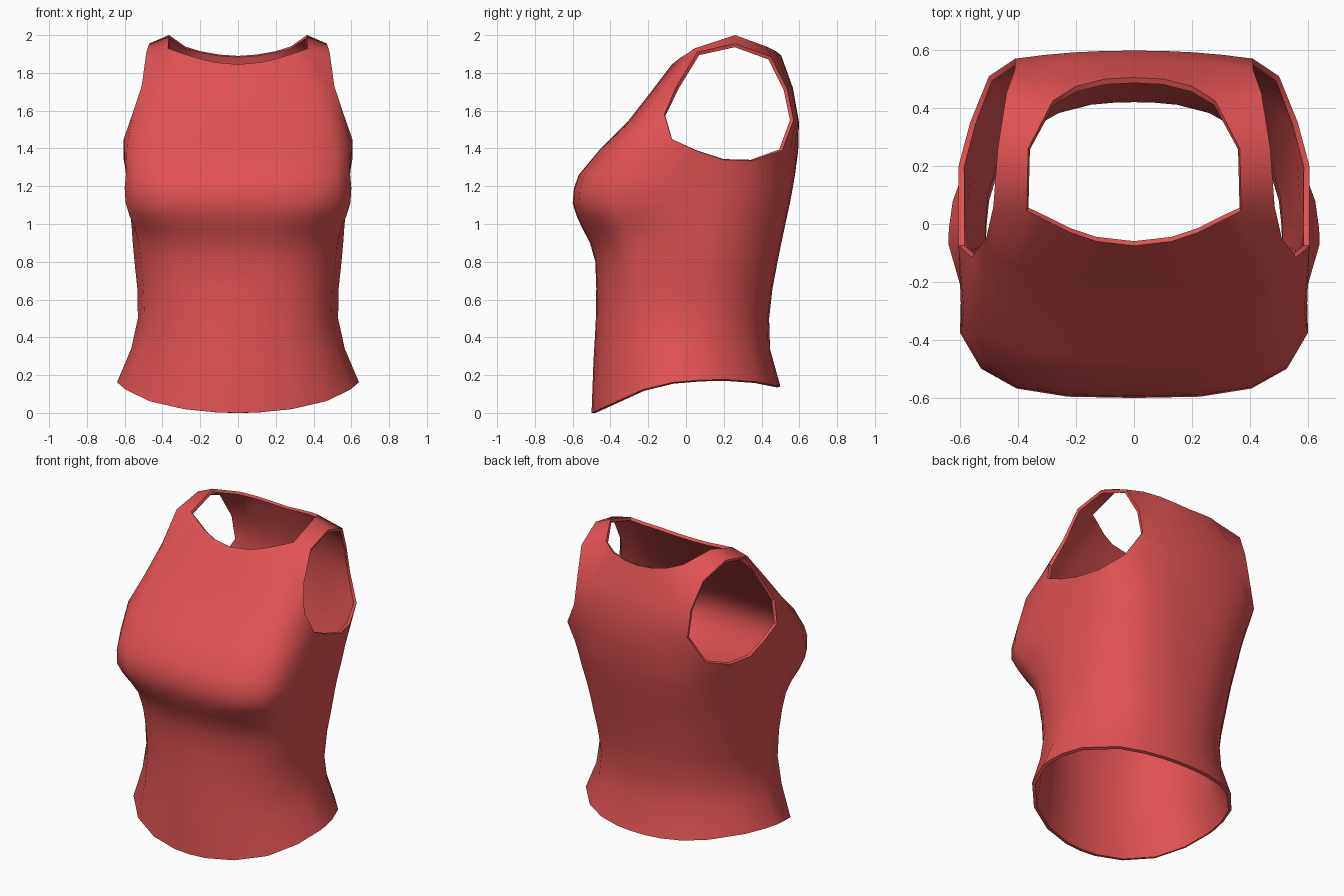
import bpy, bmesh, math
from mathutils import Vector

if "Cube" in bpy.data.objects:
    bpy.data.objects.remove(bpy.data.objects["Cube"])

red = bpy.data.materials.new("red_cloth")
red.diffuse_color = (0.75, 0.085, 0.09, 1)
red.use_nodes = True
red.node_tree.nodes["Principled BSDF"].inputs["Base Color"].default_value = red.diffuse_color

# Column angles: front centre to side (6 columns), then side to back centre
FRONT = [0, 10, 27, 47, 68, 90]
BACK = [86, 77, 63, 40, 25, 12, 4, 0]
SIDE_Y = -0.07


def power(v, p):
    return max(v, 0.0) ** p


def front_arc(centre, edge, p, bulge=0.0):
    """Rounded quarter from the front centre point to the edge point."""
    pts = []
    for a in FRONT:
        t = math.radians(a)
        s, c = power(math.sin(t), p), power(math.cos(t), p)
        if a == 90:
            c = 0.0
        w = edge[0] + bulge * min(1, 1.3 * math.sin(2 * t))
        pts.append(Vector((w * s, edge[1] + (centre[1] - edge[1]) * c,
                           edge[2] + (centre[2] - edge[2]) * c)))
    return pts


def back_panel(edge, centre):
    """Flat arc from the armhole edge to the back centre."""
    e, c = Vector(edge), Vector(centre)
    pts = []
    for f in (1, 0.75, 0.5, 0.25, 0):
        k = f ** 2.2
        pts.append(Vector((e.x * f, c.y + (e.y - c.y) * k, c.z + (e.z - c.z) * k)))
    return pts


def hem_height(y):
    """Hem curve, dipping towards the front."""
    knots = [(-0.5, 0.0), (-0.4, 0.045), (-0.24, 0.12), (-0.07, 0.162),
             (0.15, 0.18), (0.35, 0.17), (0.5, 0.14)]
    for (y0, z0), (y1, z1) in zip(knots, knots[1:]):
        if y <= y1:
            return z0 + (z1 - z0) * max(0, y - y0) / (y1 - y0)
    return knots[-1][1]


# Body rings: z, front y, back y, half width, bust bulge, front and back squareness
RINGS = [
    (0.16, -0.50, 0.50, 0.64, 0.0, 1.0, 0.90),
    (0.34, -0.49, 0.445, 0.565, 0.0, 0.95, 0.85),
    (0.50, -0.478, 0.44, 0.53, 0.0, 0.9, 0.8),
    (0.66, -0.475, 0.458, 0.533, 0.0, 0.85, 0.75),
    (0.80, -0.48, 0.485, 0.548, 0.0, 0.8, 0.72),
    (0.90, -0.508, 0.505, 0.557, 0.0, 0.75, 0.7),
    (0.97, -0.545, 0.52, 0.562, 0.012, 0.68, 0.68),
    (1.04, -0.578, 0.535, 0.568, 0.035, 0.6, 0.65),
    (1.11, -0.60, 0.55, 0.575, 0.05, 0.55, 0.62),
    (1.19, -0.593, 0.565, 0.584, 0.046, 0.55, 0.6),
    (1.26, -0.568, 0.577, 0.592, 0.03, 0.55, 0.57),
]
# Armhole outline, from the shoulder top forward, down, and up the back
ARM = [(0.47, 0.26, 1.955), (0.485, 0.06, 1.91), (0.51, -0.05, 1.73),
       (0.56, -0.115, 1.58), (0.605, -0.075, 1.45), (0.605, 0.05, 1.39),
       (0.605, 0.20, 1.34), (0.565, 0.35, 1.335), (0.50, 0.51, 1.39),
       (0.41, 0.57, 1.55), (0.41, 0.535, 1.72), (0.44, 0.45, 1.885)]
NECK_FRONT = [(0, -0.075, 1.845), (0.13, -0.06, 1.857), (0.22, -0.03, 1.88),
              (0.30, 0.01, 1.905), (0.37, 0.045, 1.93)]
NECK_TOP = (0.365, 0.26, 2.0)
NECK_BACK = [(0.28, 0.425, 1.94), (0.20, 0.475, 1.915), (0.10, 0.50, 1.897),
             (0, 0.505, 1.89)]

bm = bmesh.new()


def verts(points):
    return [bm.verts.new(p) for p in points]


def bridge(low, high):
    for j in range(len(low) - 1):
        bm.faces.new((low[j], low[j + 1], high[j + 1], high[j]))


# Body, from the hem to under the arms
rows = []
for i, (z, yf, yb, w, bulge, pf, pb) in enumerate(RINGS):
    pts = front_arc((0, yf, z), (w, SIDE_Y, z), pf, bulge)
    for a in BACK:
        t = math.radians(a)
        pts.append(Vector((w * power(math.sin(t), pb),
                           SIDE_Y + (yb - SIDE_Y) * power(math.cos(t), pb), z)))
    fade = (1, 0.45, 0.15)[i] if i < 3 else 0
    for p in pts:
        p.z += fade * (hem_height(p.y) - 0.16)
    rows.append(verts(pts))

# Row holding the lower rim of the armholes
rows.append(verts(front_arc((0, -0.46, 1.39), ARM[4], 0.58, 0.01)
                  + [Vector(p) for p in ARM[5:8]]
                  + back_panel(ARM[8], (0, 0.594, 1.39))))
for low, high in zip(rows, rows[1:]):
    bridge(low, high)

# Front panel up to the neckline
front = [rows[-1][:6]]
front.append(verts(front_arc((0, -0.31, 1.54), ARM[3], 0.65)))
front.append(verts(front_arc((0, -0.185, 1.70), ARM[2], 0.72)))
front.append(verts(NECK_FRONT + [ARM[1]]))
for low, high in zip(front, front[1:]):
    bridge(low, high)

# Back panel up to the neckline
back = [rows[-1][9:]]
back.append(verts(back_panel(ARM[9], (0, 0.598, 1.54))))
back.append(verts(back_panel(ARM[10], (0, 0.566, 1.72))))
back.append(verts([ARM[11]] + NECK_BACK))
for low, high in zip(back, back[1:]):
    bridge(low, high)

# Shoulder strap
top = verts([NECK_TOP, ARM[0]])
bridge(front[-1][4:6], top)
bridge(top, [back[-1][1], back[-1][0]])

mesh = bpy.data.meshes.new("tank_top")
bm.to_mesh(mesh)
bm.free()
mesh.materials.append(red)
shirt = bpy.data.objects.new("tank_top", mesh)
bpy.context.collection.objects.link(shirt)
bpy.context.view_layer.objects.active = shirt
shirt.select_set(True)

# Mirror the half and give the cloth thickness
mirror = shirt.modifiers.new("mirror", 'MIRROR')
mirror.use_clip = True
mirror.merge_threshold = 0.001
cloth = shirt.modifiers.new("cloth_thickness", 'SOLIDIFY')
cloth.thickness = 0.02
cloth.offset = -1
for m in ("mirror", "cloth_thickness"):
    bpy.ops.object.modifier_apply(modifier=m)
bpy.ops.object.shade_smooth_by_angle(angle=math.radians(40))
